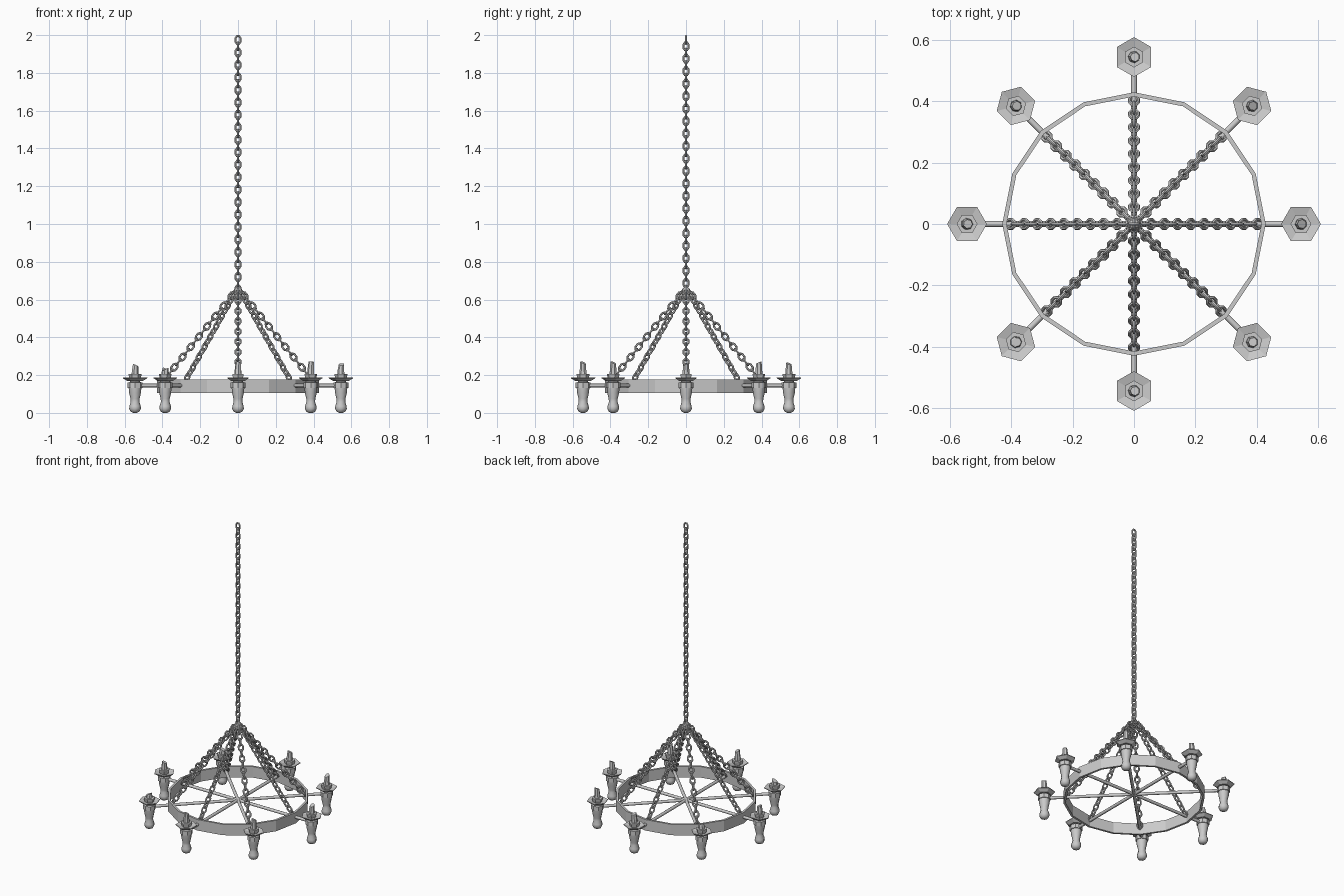
import bpy, bmesh, math, random
from mathutils import Vector, Matrix

if "Cube" in bpy.data.objects:
    bpy.data.objects.remove(bpy.data.objects["Cube"])

random.seed(4)
RING_R = 0.43
ARM_R = 0.545
MID_Z = 0.145


def finish(name, bm, smooth=None):
    bmesh.ops.recalc_face_normals(bm, faces=bm.faces)
    me = bpy.data.meshes.new(name)
    bm.to_mesh(me)
    bm.free()
    ob = bpy.data.objects.new(name, me)
    bpy.context.collection.objects.link(ob)
    if smooth:
        bpy.ops.object.select_all(action='DESELECT')
        ob.select_set(True)
        bpy.context.view_layer.objects.active = ob
        bpy.ops.object.shade_smooth_by_angle(angle=math.radians(smooth))
    return ob


def bridge(bm, loops, closed):
    """Quads between successive vertex loops."""
    n = len(loops[0])
    pairs = len(loops) if closed else len(loops) - 1
    for i in range(pairs):
        a, b = loops[i], loops[(i + 1) % len(loops)]
        for j in range(n):
            k = (j + 1) % n
            bm.faces.new((a[j], a[k], b[k], b[j]))


def lathe(bm, profile, sides, mat):
    """Capped solid of revolution about z; first vertex points outward."""
    loops = []
    for r, z in profile:
        loops.append([bm.verts.new(mat @ Vector((r * math.cos(math.tau * j / sides),
                                                 r * math.sin(math.tau * j / sides), z)))
                      for j in range(sides)])
    bridge(bm, loops, False)
    bm.faces.new(loops[0])
    bm.faces.new(loops[-1])
    return loops


def link(bm, mat, half_len=0.021, half_w=0.0135, wire=0.0058):
    """One oval chain link, long axis on local z, lying in local xz."""
    loops = []
    for i in range(8):
        a = math.tau * (i + 0.5) / 8
        c = Vector((half_w * math.cos(a) / 0.924, 0, half_len * math.sin(a) / 0.924))
        out = Vector((math.cos(a), 0, math.sin(a)))
        loops.append([bm.verts.new(mat @ (c + wire * (out * math.cos(t) + Vector((0, 1, 0)) * math.sin(t))))
                      for t in (math.tau * s / 6 for s in range(6))])
    bridge(bm, loops, True)


def chain(name, start, end, count, side):
    """Interlocking links between two link centres."""
    bm = bmesh.new()
    d = (end - start).normalized()
    x = side.normalized()
    y = d.cross(x)
    rot = Matrix((x, y, d)).transposed().to_4x4()
    for i in range(count):
        p = start.lerp(end, i / (count - 1))
        link(bm, Matrix.Translation(p) @ rot @ Matrix.Rotation(math.pi / 2 * (i % 2), 4, 'Z'))
    return finish(name, bm, 50)


# Hanging chain
chain("main_chain", Vector((0, 0, 1.974)), Vector((0, 0, 0.654)), 41, Vector((1, 0, 0)))

# Sixteen-sided hoop
bm = bmesh.new()
loops = []
for i in range(16):
    a = math.tau * i / 16
    loops.append([bm.verts.new((r * math.cos(a), r * math.sin(a), z))
                  for r, z in ((RING_R, 0.105), (RING_R, 0.178), (RING_R - 0.014, 0.178), (RING_R - 0.014, 0.105))])
bridge(bm, loops, True)
finish("hoop", bm)

# Holder profiles as (radius, height)
HANDLE = [(0.010, 0.0), (0.024, 0.007), (0.031, 0.022), (0.030, 0.036), (0.023, 0.058),
          (0.024, 0.075), (0.031, 0.105), (0.034, 0.135)]
COLLAR = [(0.039, 0.132), (0.039, 0.160), (0.027, 0.163), (0.027, 0.172)]
SAUCER = [(0.040, 0.168), (0.065, 0.184), (0.065, 0.188), (0.032, 0.180)]
CUP = [(0.028, 0.178), (0.034, 0.200), (0.034, 0.206), (0.022, 0.206)]

for i in range(8):
    a = math.tau * i / 8
    rot = Matrix.Rotation(a, 4, 'Z')
    at = rot @ Matrix.Translation((ARM_R, 0, 0))

    # Spoke
    bm = bmesh.new()
    lathe(bm, [(0.010, 0.0), (0.010, ARM_R)], 8,
          rot @ Matrix.Translation((0, 0, MID_Z)) @ Matrix.Rotation(math.pi / 2, 4, 'Y'))
    finish(f"spoke_{i}", bm, 50)

    # Turned handle
    bm = bmesh.new()
    lathe(bm, HANDLE, 8, at)
    finish(f"handle_{i}", bm, 60)

    # Collar, saucer and cup
    bm = bmesh.new()
    lathe(bm, COLLAR, 8, at)
    lathe(bm, SAUCER, 6, at)
    lathe(bm, CUP, 6, at)
    finish(f"drip_tray_{i}", bm)

    # Burnt-down candle with slanted top
    bm = bmesh.new()
    top = (0.262, 0.272, 0.266, 0.240, 0.258, 0.238, 0.272, 0.272)[i]
    mat = at @ Matrix.Rotation(random.uniform(0, 6), 4, 'Z')
    rings = lathe(bm, [(0.021, 0.19), (0.018, 0.225), (0.015, top - 0.006)], 7, mat)
    for j, v in enumerate(rings[-1]):
        v.co += Vector((0.003, 0, 0.007 * math.cos(math.tau * j / 7)))
    finish(f"candle_{i}", bm)

    # Support chain from apex to hoop
    side = rot @ Vector((0, 1, 0))
    radial = rot @ Vector((1, 0, 0))
    chain(f"support_chain_{i}", radial * 0.012 + Vector((0, 0, 0.648)),
          radial * 0.402 + Vector((0, 0, 0.160)), 19, side)
